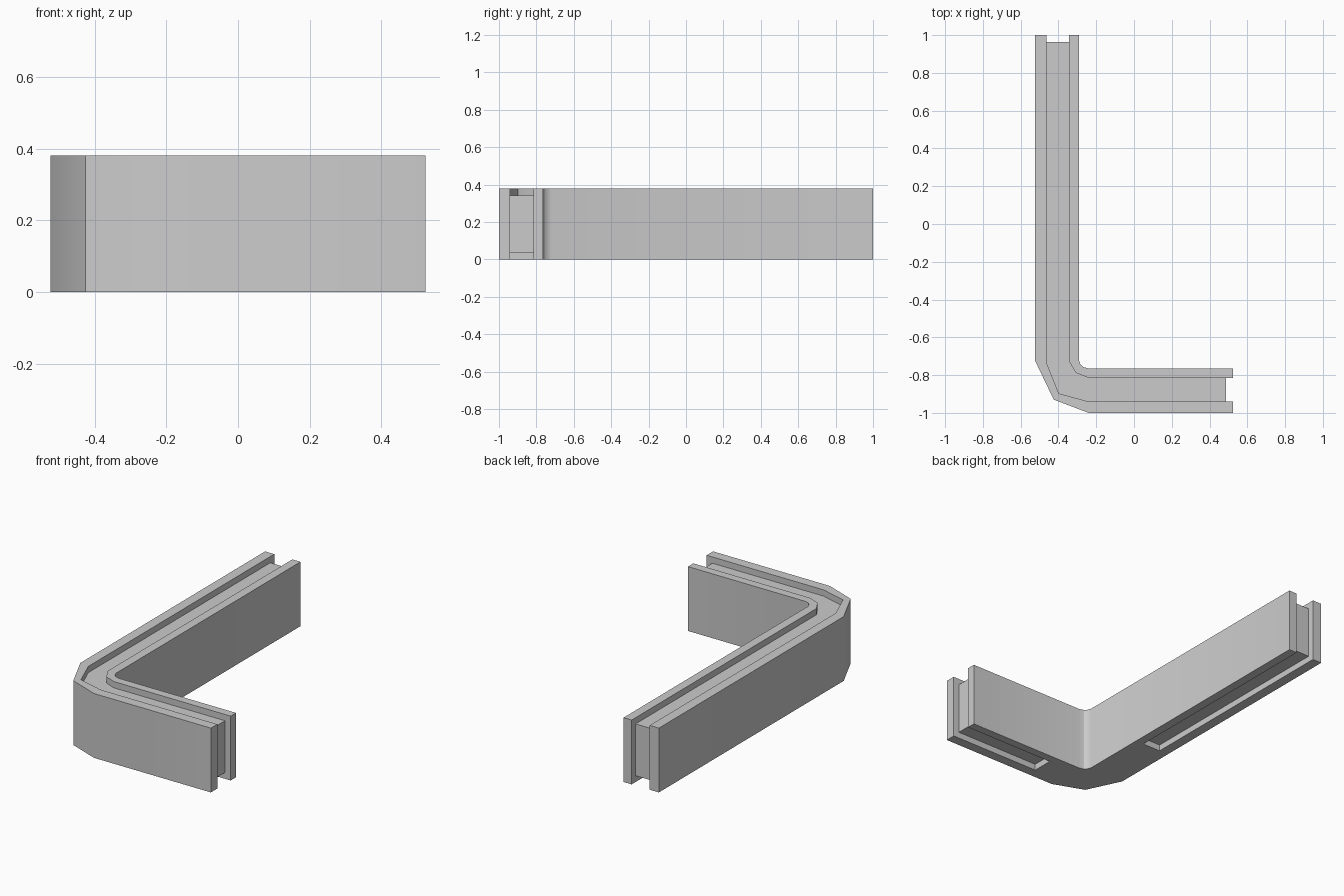
import bpy
import bmesh

if "Cube" in bpy.data.objects:
    bpy.data.objects.remove(bpy.data.objects["Cube"])

HEIGHT = 0.38
DEPTH = 0.037            # depth of every groove
PAST = 0.1               # how far cutters overshoot the solid

grey = bpy.data.materials.new("light grey")
grey.use_nodes = True
grey.diffuse_color = (0.6, 0.6, 0.6, 1)
grey.node_tree.nodes["Principled BSDF"].inputs["Base Color"].default_value = (0.6, 0.6, 0.6, 1)


def prism(name, outline, z0, z1):
    """Extrude a counter-clockwise plan outline from z0 to z1."""
    bm = bmesh.new()
    face = bm.faces.new([bm.verts.new((x, y, z0)) for x, y in outline])
    new = bmesh.ops.extrude_face_region(bm, geom=[face])["geom"]
    bmesh.ops.translate(bm, vec=(0, 0, z1 - z0),
                        verts=[v for v in new if isinstance(v, bmesh.types.BMVert)])
    bmesh.ops.recalc_face_normals(bm, faces=bm.faces)
    mesh = bpy.data.meshes.new(name)
    bm.to_mesh(mesh)
    bm.free()
    mesh.materials.append(grey)
    obj = bpy.data.objects.new(name, mesh)
    bpy.context.collection.objects.link(obj)
    return obj


def box(name, x0, x1, y0, y1, z0, z1):
    return prism(name, [(x0, y0), (x1, y0), (x1, y1), (x0, y1)], z0, z1)


def arms(outer, inner, past=0.0):
    """Close outer and inner corner bends into an L whose arms end at x and y limits."""
    end_x, end_y = 0.523 + past, 1 + past
    return ([(outer[0][0], end_y)] + outer + [(end_x, outer[-1][1])]
            + [(end_x, inner[0][1])] + inner + [(inner[-1][0], end_y)])


# Solid L-shaped body
body = prism("corner_rail", arms(
    [(-0.523, -0.725), (-0.425, -0.93), (-0.24, -1)],
    [(-0.24, -0.765), (-0.27, -0.757), (-0.284, -0.742), (-0.292, -0.72)]), 0, HEIGHT)

# Groove along the whole top
OUT_X, IN_X, OUT_Y, IN_Y = -0.463, -0.345, -0.94, -0.815
top = prism("top_groove_cutter", arms(
    [(OUT_X, -0.735), (-0.398, -0.897), (-0.24, OUT_Y)],
    [(-0.24, IN_Y), (-0.308, -0.788), (IN_X, -0.725)], PAST),
    HEIGHT - DEPTH, HEIGHT + PAST)

# Slots in the arm ends and under the arms
cutters = [
    top,
    box("side_end_cutter", 0.523 - DEPTH, 0.523 + PAST, OUT_Y, IN_Y, -PAST, HEIGHT + PAST),
    box("back_end_cutter", OUT_X, IN_X, 1 - DEPTH, 1 + PAST, -PAST, HEIGHT + PAST),
    box("side_slot_cutter", -0.07, 0.523 + PAST, OUT_Y, IN_Y, -PAST, DEPTH),
    box("back_slot_cutter", OUT_X, IN_X, -0.33, 1 + PAST, -PAST, DEPTH),
]

bpy.ops.object.select_all(action="DESELECT")
bpy.context.view_layer.objects.active = body
body.select_set(True)
for cutter in cutters:
    mod = body.modifiers.new(cutter.name, "BOOLEAN")
    mod.operation = "DIFFERENCE"
    mod.solver = "EXACT"
    mod.object = cutter
    bpy.ops.object.modifier_apply(modifier=mod.name)
    bpy.data.objects.remove(cutter)

# Soft bends, crisp edges
bpy.ops.object.shade_smooth_by_angle(angle=0.55)
